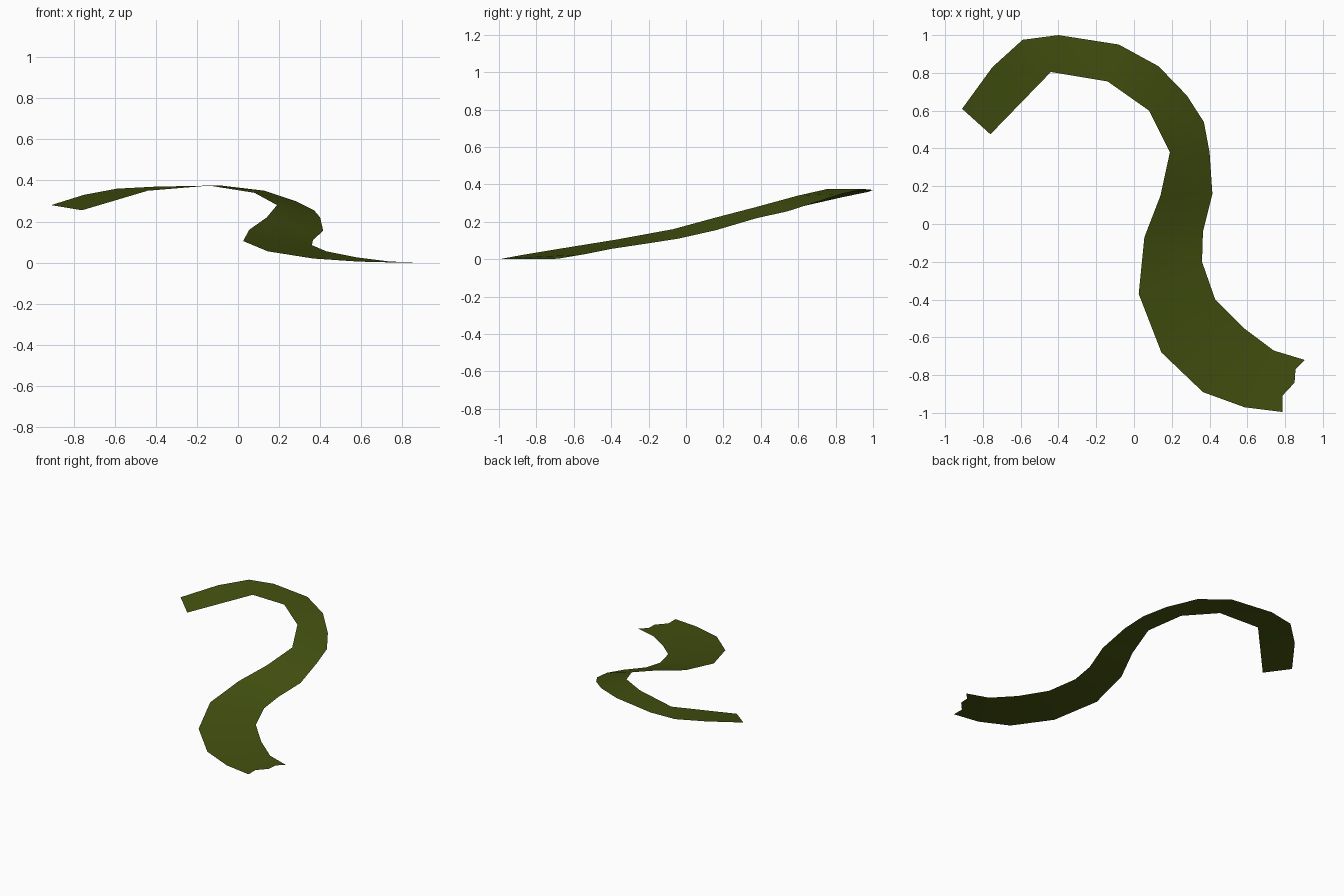
import bpy
import bmesh
from mathutils import Vector

default_cube = bpy.data.objects.get("Cube")
if default_cube:
    bpy.data.objects.remove(default_cube, do_unlink=True)


def make_material(name, colour):
    material = bpy.data.materials.new(name)
    material.use_nodes = True
    material.diffuse_color = colour
    shader = material.node_tree.nodes["Principled BSDF"]
    shader.inputs["Base Color"].default_value = colour
    shader.inputs["Roughness"].default_value = 0.8
    return material


def add_edge(bm, points):
    return [bm.verts.new(Vector(point)) for point in points]


def bridge_edges(bm, left, right):
    """Join two edge lines, always taking the shorter diagonal."""
    i = j = 0
    while i < len(left) - 1 or j < len(right) - 1:
        step_left = step_right = float("inf")
        if i < len(left) - 1:
            step_left = (left[i + 1].co - right[j].co).length
        if j < len(right) - 1:
            step_right = (right[j + 1].co - left[i].co).length
        if step_left < step_right:
            bm.faces.new((left[i], right[j], left[i + 1]))
            i += 1
        else:
            bm.faces.new((left[i], right[j], right[j + 1]))
            j += 1


# Outer side of the winding blade, from the high tip to the low torn end
outer_path = [
    (-.91, .61, .28), (-.75, .83, .33), (-.59, .975, .36), (-.4, 1, .37),
    (-.08, .95, .375), (.13, .835, .35), (.28, .68, .3), (.37, .54, .255),
    (.4, .38, .22), (.415, .16, .155), (.365, -.04, .11), (.36, -.2, .085),
    (.43, -.4, .055), (.58, -.55, .025), (.74, -.67, .005), (.905, -.72, 0),
]
# Inner side of the blade
inner_path = [
    (-.76, .475, .255), (-.44, .805, .35), (-.14, .755, .375), (.08, .6, .34),
    (.19, .38, .28), (.14, .15, .22), (.055, -.07, .16), (.025, -.37, .105),
    (.145, -.68, .055), (.365, -.89, .02), (.585, -.97, .005), (.785, -.995, 0),
]
# Ragged notches across the low end
torn_path = [(.855, -.77, 0), (.85, -.84, 0), (.785, -.91, 0)]

bm = bmesh.new()
outer = add_edge(bm, outer_path)
inner = add_edge(bm, inner_path)
torn = add_edge(bm, torn_path)
bridge_edges(bm, outer[:-1], inner[:-1])
bm.faces.new([inner[-2], inner[-1]] + torn[::-1] + [outer[-1], outer[-2]])

# Turn every face upwards
bm.normal_update()
for face in bm.faces:
    if face.normal.z < 0:
        face.normal_flip()

mesh = bpy.data.meshes.new("curled_leaf_blade")
bm.to_mesh(mesh)
bm.free()
blade = bpy.data.objects.new("curled_leaf_blade", mesh)
bpy.context.collection.objects.link(blade)
mesh.materials.append(make_material("dark olive green", (.055, .08, .005, 1)))

bpy.context.view_layer.objects.active = blade
blade.select_set(True)
bpy.ops.object.shade_smooth()
